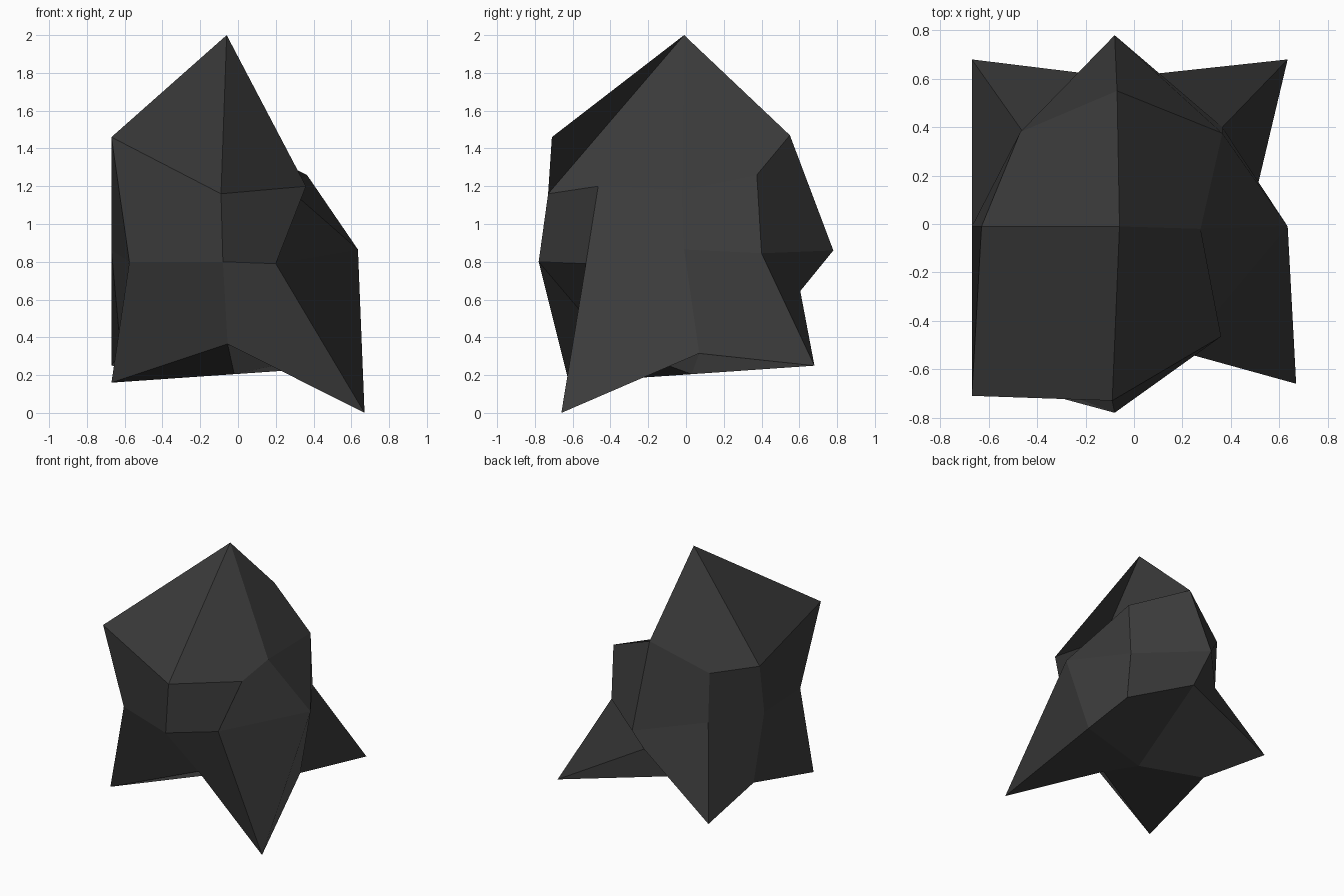
import bpy
import bmesh
from mathutils import Vector

old = bpy.data.objects.get("Cube")
if old:
    bpy.data.objects.remove(old, do_unlink=True)

# Dark stone material
stone = bpy.data.materials.new("charcoal stone")
stone.use_nodes = True
charcoal = (0.045, 0.045, 0.045, 1)
stone.diffuse_color = charcoal
stone.node_tree.nodes["Principled BSDF"].inputs["Base Color"].default_value = charcoal

# Sculpted rings of the block: front, middle and back rows, each from -x to +x
LEFT, MIDDLE, RIGHT = -1, 0, 1
FRONT, BACK = -1, 1
BOTTOM, TOP = -1, 1
shape = {
    TOP: {
        FRONT: [(-.67, -.71, 1.46), (-.09, -.73, 1.16), (.36, -.465, 1.2)],
        MIDDLE: [(-.63, -.01, 1.21), (-.06, -.01, 2), (.275, -.02, 1.18)],
        BACK: [(-.47, .38, 1.26), (-.07, .55, 1.47), (.365, .375, 1.26)],
    },
    MIDDLE: {
        FRONT: [(-.575, -.59, .8), (-.08, -.78, .8), (.2, -.53, .79)],
        MIDDLE: [(-.67, -.01, .86), None, (.635, -.01, .865)],
        BACK: [(-.455, .375, .87), (-.08, .78, .86), (.365, .4, .845)],
    },
    BOTTOM: {
        FRONT: [(-.67, -.62, .16), (-.055, -.41, .365), (.67, -.66, 0)],
        MIDDLE: [(-.62, .05, .32), (-.02, .03, .205), (.49, .07, .315)],
        BACK: [(-.67, .68, .25), (-.06, .605, .645), (.635, .68, .25)],
    },
}

# Side centres
front_mid = (MIDDLE, FRONT, MIDDLE)
back_mid = (MIDDLE, BACK, MIDDLE)
left_mid = (LEFT, MIDDLE, MIDDLE)
right_mid = (RIGHT, MIDDLE, MIDDLE)
top_mid = (MIDDLE, MIDDLE, TOP)
bottom_mid = (MIDDLE, MIDDLE, BOTTOM)

# Quads whose corner order is turned by one, named by side centre and outer
# corner: they fold inward, except the steep front one under the peak, which
# is bent so far that its ridge then runs from the peak to the corner
turned = {
    (right_mid, (RIGHT, BACK, BOTTOM)),
    (right_mid, (RIGHT, FRONT, TOP)),
    (back_mid, (RIGHT, BACK, BOTTOM)),
    (back_mid, (LEFT, BACK, BOTTOM)),
    (front_mid, (RIGHT, FRONT, BOTTOM)),
    (front_mid, (LEFT, FRONT, TOP)),
    (left_mid, (LEFT, FRONT, BOTTOM)),
    (bottom_mid, (RIGHT, FRONT, BOTTOM)),
    (top_mid, (RIGHT, BACK, TOP)),
    (top_mid, (LEFT, FRONT, TOP)),
}

# Cube with every side cut into four
bm = bmesh.new()
bmesh.ops.create_cube(bm, size=2)
bmesh.ops.subdivide_edges(bm, edges=bm.edges[:], cuts=1, use_grid_fill=True)
keys = {v: tuple(round(c) for c in v.co) for v in bm.verts}

# Start each quad on its fold, which runs from the first corner to the third
for face in bm.faces[:]:
    ring = list(face.verts)
    ordered = sorted(ring, key=lambda v: sum(abs(c) for c in keys[v]))
    centre, corner = ordered[0], ordered[-1]
    turn = 1 if (keys[centre], keys[corner]) in turned else 0
    start = ring.index(centre) + turn
    bm.faces.remove(face)
    bm.faces.new([ring[(start + n) % 4] for n in range(4)])

# Pull the grid points into the rock shape
for vert, (i, j, k) in keys.items():
    vert.co = Vector(shape[k][j][i + 1])
bm.normal_update()

mesh = bpy.data.meshes.new("rock")
bm.to_mesh(mesh)
bm.free()
mesh.materials.append(stone)
rock = bpy.data.objects.new("rock", mesh)
bpy.context.collection.objects.link(rock)
